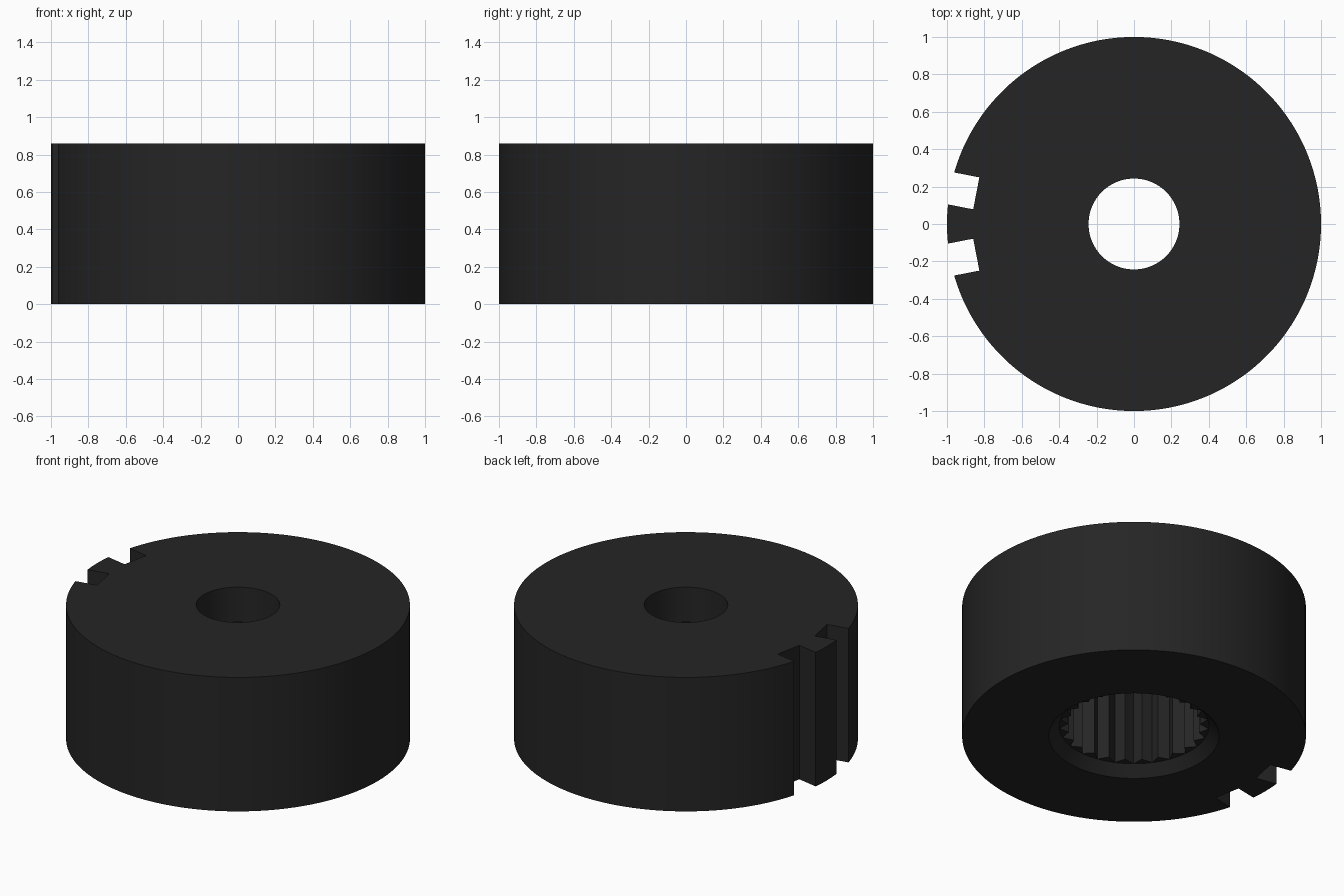
import bpy, bmesh, math
from math import cos, sin, pi

if "Cube" in bpy.data.objects:
    bpy.data.objects.remove(bpy.data.objects["Cube"])

H = 0.86          # overall height
TEETH = 25        # splines in the socket
SEG = 128

rubber = bpy.data.materials.new("matte_black")
rubber.diffuse_color = (0.0185, 0.0185, 0.0185, 1)
rubber.use_nodes = True
rubber.node_tree.nodes["Principled BSDF"].inputs["Base Color"].default_value = rubber.diffuse_color


def loft(name, lower, upper, z0, z1):
    """Closed solid between two outlines with equal point counts."""
    bm = bmesh.new()
    a = [bm.verts.new((x, y, z0)) for x, y in lower]
    b = [bm.verts.new((x, y, z1)) for x, y in upper]
    n = len(a)
    bm.faces.new(a[::-1])
    bm.faces.new(b)
    for i in range(n):
        j = (i + 1) % n
        bm.faces.new((a[i], a[j], b[j], b[i]))
    bmesh.ops.recalc_face_normals(bm, faces=bm.faces)
    me = bpy.data.meshes.new(name)
    bm.to_mesh(me)
    bm.free()
    ob = bpy.data.objects.new(name, me)
    bpy.context.collection.objects.link(ob)
    me.materials.append(rubber)
    return ob


def circle(r, n=SEG):
    return [(r * cos(2 * pi * i / n), r * sin(2 * pi * i / n)) for i in range(n)]


# Outer body with two keyway notches on the left side
HALF, DEPTH = 0.087, 0.859
notch_angles = [pi - math.radians(11), pi + math.radians(11)]
edge = math.asin(HALF)
outline = []
start = notch_angles[1] + edge
span = 2 * pi - (notch_angles[1] - notch_angles[0]) - 2 * edge
outline += [(cos(start + span * i / 120), sin(start + span * i / 120)) for i in range(121)]
for k, a in enumerate(notch_angles):
    for s in (-1, 1):
        outline.append((DEPTH * cos(a) - s * HALF * sin(a),
                        DEPTH * sin(a) + s * HALF * cos(a)))
    if k == 0:   # rim of the land between the notches
        a0, a1 = a + edge, notch_angles[1] - edge
        outline += [(cos(a0 + (a1 - a0) * i / 4), sin(a0 + (a1 - a0) * i / 4)) for i in range(5)]
body = loft("wheel_body", outline, outline, 0, H)

# Splined socket, chamfered mouth and through hole
spline = []
for i in range(2 * TEETH):
    r = 0.436 if i % 2 == 0 else 0.385
    a = pi * i / TEETH
    spline.append((r * cos(a), r * sin(a)))
cutters = [
    loft("socket_cutter", spline, spline, -0.1, 0.635),
    loft("chamfer_cutter", circle(0.495 + 0.0188), circle(0.436), -0.02, 0.064),
    loft("hole_cutter", circle(0.243), circle(0.243), 0.3, H + 0.1),
]
bpy.context.view_layer.objects.active = body
for c in cutters:
    mod = body.modifiers.new(c.name, 'BOOLEAN')
    mod.operation = 'DIFFERENCE'
    mod.solver = 'EXACT'
    mod.object = c
    bpy.ops.object.modifier_apply(modifier=mod.name)
    bpy.data.objects.remove(c)

# Smooth round walls, crisp edges
bpy.ops.object.select_all(action='DESELECT')
body.select_set(True)
bpy.ops.object.shade_smooth_by_angle(angle=math.radians(25))
